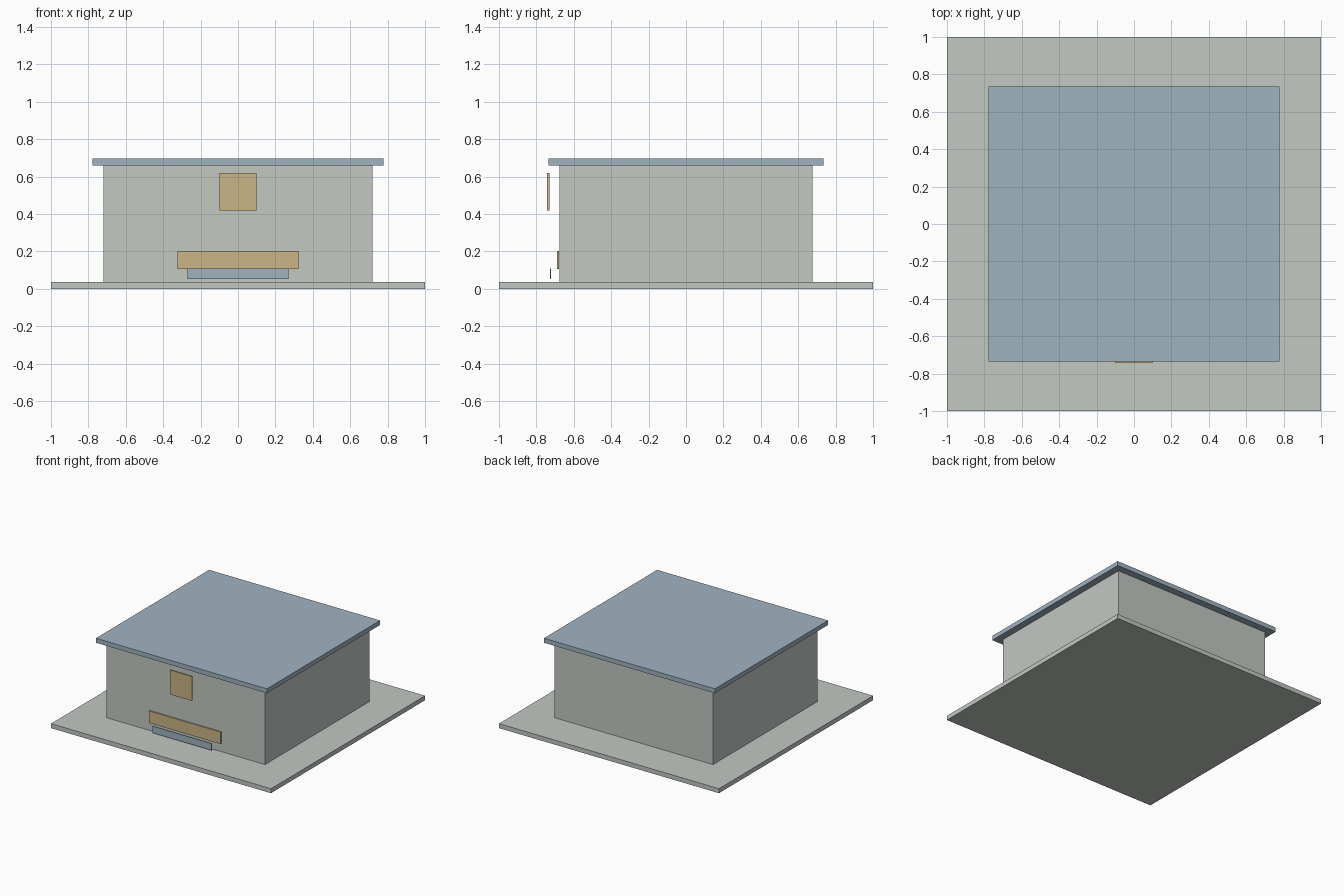
import bpy

cube = bpy.data.objects.get("Cube")
if cube:
    bpy.data.objects.remove(cube, do_unlink=True)


def material(name, rgb):
    mat = bpy.data.materials.new(name)
    mat.use_nodes = True
    color = (*rgb, 1.0)
    mat.diffuse_color = color
    mat.node_tree.nodes["Principled BSDF"].inputs["Base Color"].default_value = color
    return mat


def box(name, mat, x, y, z):
    """Box from its (min, max) range on each axis."""
    spans = (x, y, z)
    bpy.ops.mesh.primitive_cube_add(size=1, location=[(a + b) / 2 for a, b in spans])
    obj = bpy.context.object
    obj.name = name
    obj.scale = [b - a for a, b in spans]
    bpy.ops.object.transform_apply(location=False, rotation=False, scale=True)
    obj.data.materials.append(mat)
    return obj


def sym(half):
    return (-half, half)


concrete = material("pale grey concrete", (0.54, 0.58, 0.545))
slate = material("slate blue", (0.352, 0.451, 0.525))
wood = material("tan wood", (0.59, 0.46, 0.24))

# Building mass
box("base_slab", concrete, sym(1.0), sym(1.0), (0.0, 0.037))
box("walls", concrete, sym(0.72), sym(0.677), (0.037, 0.66))
box("roof", slate, sym(0.777), sym(0.735), (0.66, 0.697))

# Small fixture under the roof
box("ceiling_fixture", slate, sym(0.016), sym(0.016), (0.64, 0.66))

# Front panels, standing slightly proud of the wall
box("hanging_sign", wood, sym(0.1), (-0.743, -0.731), (0.42, 0.62))
box("counter_board", wood, sym(0.324), (-0.69, -0.679), (0.105, 0.203))
box("lower_board", slate, sym(0.27), (-0.727, -0.721), (0.052, 0.108))
